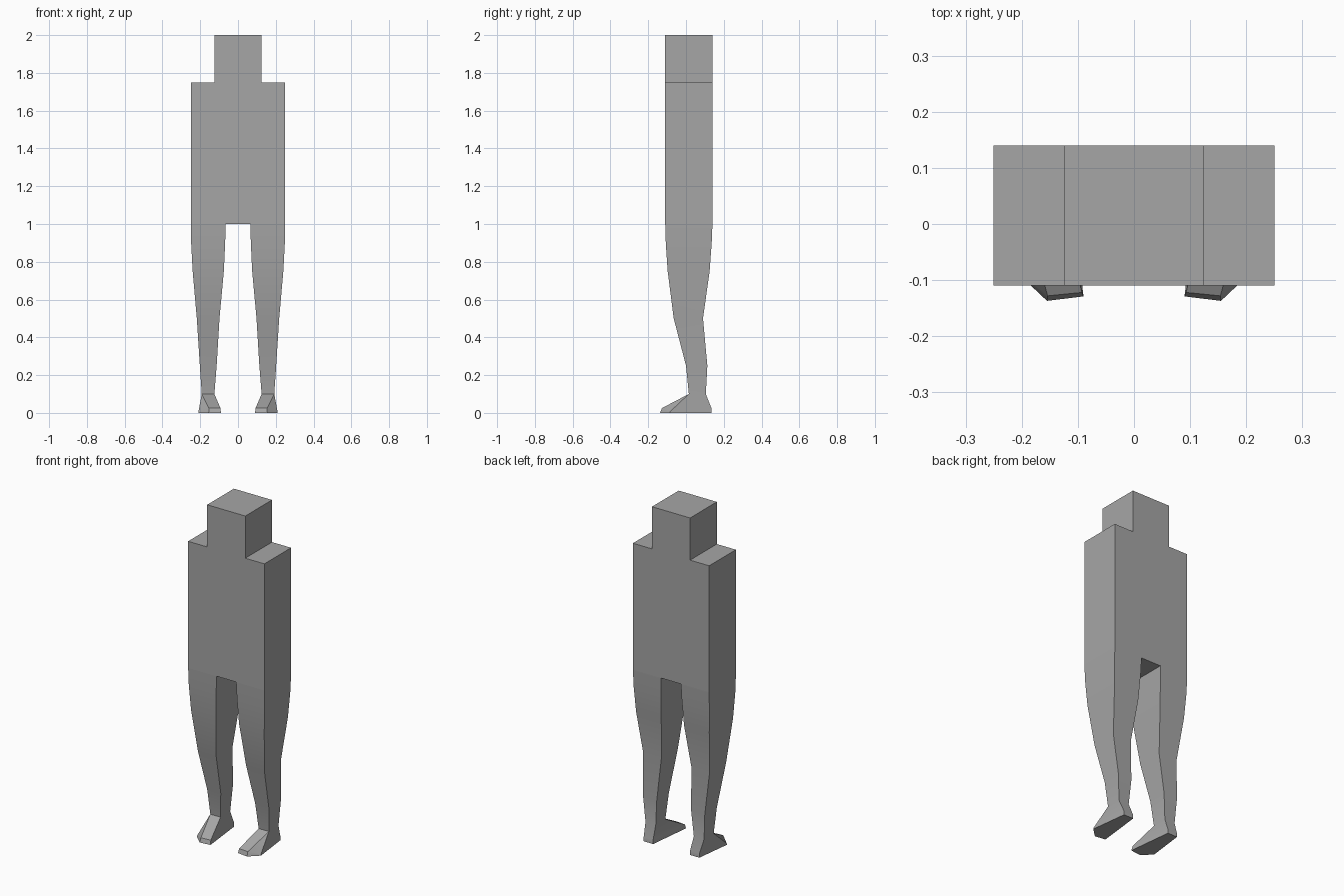
import bpy
import bmesh
import math

old = bpy.data.objects.get("Cube")
if old:
    bpy.data.objects.remove(old, do_unlink=True)

# One plain grey for the whole figure
grey = bpy.data.materials.new("plain grey")
grey.use_nodes = True
colour = (0.38, 0.38, 0.38, 1)
grey.diffuse_color = colour
grey.node_tree.nodes["Principled BSDF"].inputs["Base Color"].default_value = colour

FRONT, BACK = -0.11, 0.14


def finish(name, bm):
    bmesh.ops.recalc_face_normals(bm, faces=bm.faces)
    mesh = bpy.data.meshes.new(name)
    bm.to_mesh(mesh)
    bm.free()
    mesh.materials.append(grey)
    obj = bpy.data.objects.new(name, mesh)
    bpy.context.collection.objects.link(obj)
    bpy.ops.object.select_all(action='DESELECT')
    obj.select_set(True)
    bpy.context.view_layer.objects.active = obj
    bpy.ops.object.shade_smooth_by_angle(angle=math.radians(30))
    return obj


def body_block(name, outline):
    """Extrude a front outline through the depth of the body."""
    bm = bmesh.new()
    face = bm.faces.new([bm.verts.new((x, FRONT, z)) for x, z in outline])
    ext = bmesh.ops.extrude_face_region(bm, geom=[face])
    verts = [g for g in ext["geom"] if isinstance(g, bmesh.types.BMVert)]
    bmesh.ops.translate(bm, verts=verts, vec=(0, BACK - FRONT, 0))
    return finish(name, bm)


# Head and torso share one flat front and back
half = [(0.25, 1.0), (0.25, 1.75), (0.125, 1.75), (0.125, 2.0)]
body_block("head_and_torso", half + [(-x, z) for x, z in reversed(half)])

# Leg sections: height, inner x, outer x, front y, back y
SECTIONS = [
    (1.00, 0.065, 0.25, FRONT, BACK),
    (0.90, 0.068, 0.248, -0.107, 0.136),
    (0.75, 0.075, 0.24, -0.097, 0.125),
    (0.50, 0.098, 0.218, -0.065, 0.09),
    (0.25, 0.113, 0.202, 0.0, 0.113),
    (0.10, 0.125, 0.192, 0.015, 0.105),
]
# Foot outline: inner heel, inner toe, outer toe, ball of foot, outer heel
SOLE = [(0.12, 0.136), (0.09, -0.129), (0.155, -0.137), (0.21, -0.085), (0.183, 0.136)]
FOOT_TOP = [(0.121, 0.135, 0.025), (0.093, -0.122, 0.025), (0.154, -0.128, 0.025),
            (0.209, -0.083, 0.008), (0.183, 0.135, 0.025)]


def leg(name, side):
    bm = bmesh.new()
    rings = []
    for z, inner, outer, front, back in SECTIONS:
        # The outer front corner is doubled so it can split into the toe
        rings.append([(inner, back, z), (inner, front, z), (outer, front, z),
                      (outer, front, z), (outer, back, z)])
    rings.append(FOOT_TOP)
    rings.append([(x, y, 0) for x, y in SOLE])
    loops = [[bm.verts.new((x * side, y, z)) for x, y, z in ring] for ring in rings]
    for a, b in zip(loops, loops[1:]):
        for i in range(5):
            j = (i + 1) % 5
            bm.faces.new((a[i], a[j], b[j], b[i]))
    bm.faces.new(loops[-1])
    bm.faces.new(loops[0])
    bmesh.ops.remove_doubles(bm, verts=bm.verts, dist=0.0005)
    return finish(name, bm)


leg("left_leg", 1)
leg("right_leg", -1)
